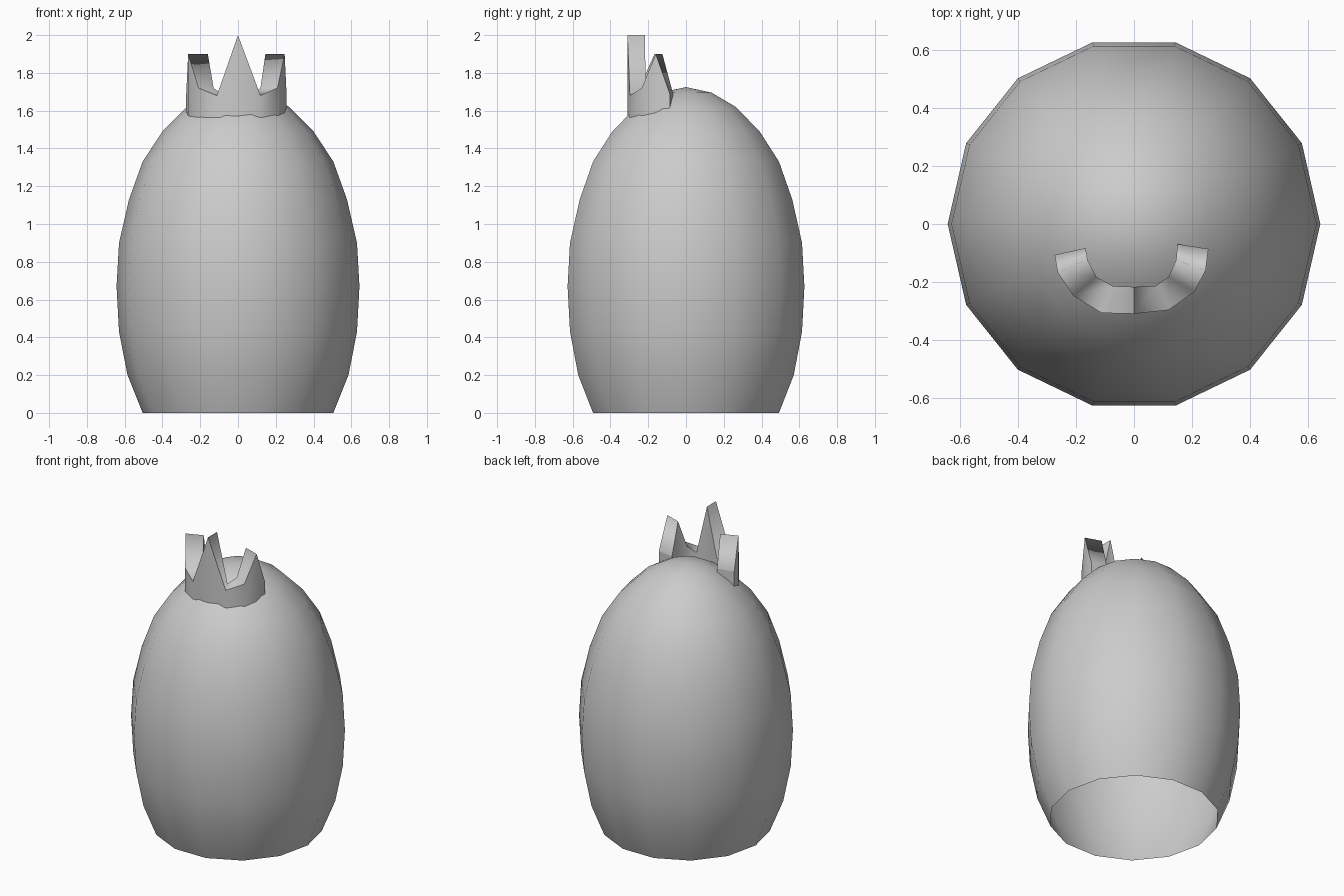
import bpy, bmesh, math

cube = bpy.data.objects.get("Cube")
if cube:
    bpy.data.objects.remove(cube, do_unlink=True)

# One plain grey for everything
grey = bpy.data.materials.new("plain grey")
grey.use_nodes = True
colour = (0.6, 0.6, 0.6, 1)
grey.diffuse_color = colour
grey.node_tree.nodes["Principled BSDF"].inputs["Base Color"].default_value = colour


def make_object(name, bm):
    mesh = bpy.data.meshes.new(name)
    bm.to_mesh(mesh)
    bm.free()
    mesh.materials.append(grey)
    obj = bpy.data.objects.new(name, mesh)
    bpy.context.collection.objects.link(obj)
    return obj


def build_body(sides=14):
    """Egg-shaped shell, open at the base, turned from a profile."""
    profile = [(0.505, 0), (0.585, 0.2), (0.63, 0.43), (0.643, 0.67), (0.63, 0.9),
               (0.577, 1.13), (0.505, 1.33), (0.4, 1.49), (0.27, 1.62), (0.14, 1.695)]
    bm = bmesh.new()
    rings = []
    for radius, z in profile:
        angles = [math.tau * i / sides for i in range(sides)]
        rings.append([bm.verts.new((radius * math.cos(a), radius * math.sin(a), z))
                      for a in angles])
    pole = bm.verts.new((0, 0, 1.725))
    for i in range(sides):
        j = (i + 1) % sides
        for low, high in zip(rings, rings[1:]):
            bm.faces.new((low[i], low[j], high[j], high[i]))
        bm.faces.new((rings[-1][i], rings[-1][j], pole))
    for face in bm.faces:
        face.smooth = True
    return make_object("body", bm)


def build_crown():
    """Thick curved band with three points, set into the front of the body."""
    outer = [(-0.274, -0.107), (-0.264, -0.166), (-0.209, -0.248), (-0.112, -0.307),
             (0, -0.31), (0.119, -0.297), (0.209, -0.234), (0.247, -0.16), (0.257, -0.086)]
    inner = [(-0.167, -0.083), (-0.16, -0.125), (-0.129, -0.183), (-0.074, -0.214),
             (0, -0.217), (0.074, -0.214), (0.119, -0.183), (0.145, -0.125), (0.15, -0.069)]
    half = [1.69, 1.9, 1.72, 1.68]
    heights = half + [2.0] + half[::-1]
    base = 1.565
    bm = bmesh.new()
    # Each section is outer bottom, outer top, inner top, inner bottom
    sections = []
    for (ox, oy), (ix, iy), top in zip(outer, inner, heights):
        corners = [(ox, oy, base), (ox, oy, top), (ix, iy, top), (ix, iy, base)]
        sections.append([bm.verts.new(c) for c in corners])
    for a, b in zip(sections, sections[1:]):
        for k in range(4):
            m = (k + 1) % 4
            bm.faces.new((a[k], b[k], b[m], a[m]))
    ends = [bm.faces.new(sections[0]), bm.faces.new(sections[-1][::-1])]
    bmesh.ops.recalc_face_normals(bm, faces=bm.faces[:])
    for face in bm.faces:
        face.smooth = True
    # Crisp rims, ends and middle ridge; the rest flows smoothly
    for a, b in zip(sections, sections[1:]):
        for p, q in zip(a, b):
            bm.edges.get((p, q)).smooth = False
    for face in ends:
        for edge in face.edges:
            edge.smooth = False
    ridge = sections[len(sections) // 2]
    bm.edges.get((ridge[1], ridge[2])).smooth = False
    return make_object("crown", bm)


build_body()
build_crown()
